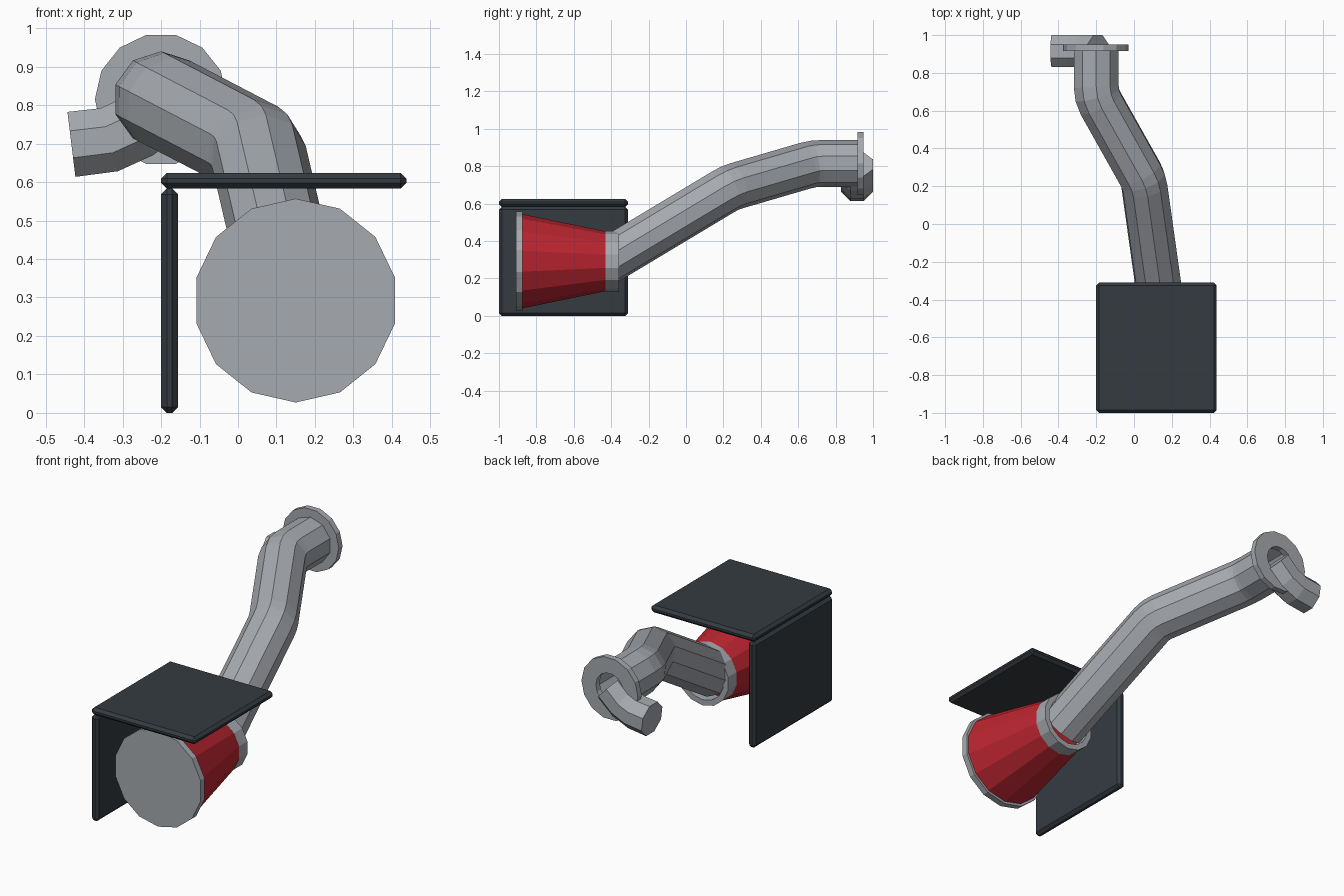
import bpy, bmesh, math
from mathutils import Vector, Quaternion

if "Cube" in bpy.data.objects:
    bpy.data.objects.remove(bpy.data.objects["Cube"])


def material(name, rgb):
    m = bpy.data.materials.new(name)
    m.diffuse_color = (*rgb, 1)
    m.use_nodes = True
    m.node_tree.nodes["Principled BSDF"].inputs["Base Color"].default_value = m.diffuse_color
    return m


GREY = material("metal grey", (0.38, 0.40, 0.43))
RED = material("filter red", (0.50, 0.018, 0.03))
DARK = material("dark panel", (0.035, 0.044, 0.053))


def finish(name, bm, mat):
    bmesh.ops.recalc_face_normals(bm, faces=bm.faces)
    me = bpy.data.meshes.new(name)
    bm.to_mesh(me)
    bm.free()
    me.materials.append(mat)
    ob = bpy.data.objects.new(name, me)
    bpy.context.collection.objects.link(ob)
    return ob


def panel(name, lo, hi, bevel=0.015):
    lo, hi = Vector(lo), Vector(hi)
    bm = bmesh.new()
    bmesh.ops.create_cube(bm, size=1)
    for v in bm.verts:
        v.co = (lo + hi) / 2 + v.co * (hi - lo)
    ob = finish(name, bm, DARK)
    mod = ob.modifiers.new("bevel", "BEVEL")
    mod.width, mod.segments = bevel, 1


def bridge(bm, a, b):
    n = len(a)
    for i in range(n):
        bm.faces.new((a[i], a[(i + 1) % n], b[(i + 1) % n], b[i]))


def lathe(name, x, z, profile, mat, phase, closed=False, n=14):
    """Revolve (y, radius) points around an axis parallel to y."""
    bm = bmesh.new()
    rings = []
    for y, r in profile:
        rings.append([bm.verts.new((x + r * math.cos(phase + math.tau * i / n), y,
                                    z + r * math.sin(phase + math.tau * i / n)))
                      for i in range(n)])
    for a, b in zip(rings, rings[1:]):
        bridge(bm, a, b)
    if closed:
        bridge(bm, rings[-1], rings[0])
    else:
        bm.faces.new(rings[0])
        bm.faces.new(rings[-1])
    finish(name, bm, mat)


def fillet(points, radius, steps=2):
    """Round the inner corners of a path."""
    pts = [Vector(p) for p in points]
    out = [pts[0]]
    for a, p, b in zip(pts, pts[1:], pts[2:]):
        d1, d2 = (p - a).normalized(), (b - p).normalized()
        t = radius * math.tan(d1.angle(d2) / 2)
        s, e = p - d1 * t, p + d2 * t
        for k in range(steps + 1):
            u = k / steps
            out.append(s * (1 - u) ** 2 + p * 2 * u * (1 - u) + e * u * u)
    return out + [pts[-1]]


def sweep(name, path, r, n, up, phase, mat, caps):
    """Sweep an n-sided section along the path without twist."""
    bm = bmesh.new()
    rings = []
    up, old = Vector(up), None
    for i, p in enumerate(path):
        before = (p - path[i - 1]).normalized() if i else Vector()
        after = (path[i + 1] - p).normalized() if i < len(path) - 1 else Vector()
        t = (before + after).normalized()
        if old:
            up = old.rotation_difference(t) @ up
        old = t
        rings.append([bm.verts.new(p + Quaternion(t, phase + math.tau * k / n) @ (up * r))
                      for k in range(n)])
    for a, b in zip(rings, rings[1:]):
        bridge(bm, a, b)
    for cap, ring in zip(caps, (rings[0], rings[-1])):
        if cap:
            bm.faces.new(ring)
    finish(name, bm, mat)


# Heat shield panels
panel("top_panel", (-0.20, -1.0, 0.583), (0.438, -0.31, 0.624))
panel("side_panel", (-0.20, -1.0, 0.0), (-0.156, -0.31, 0.583))

# Cone filter with end disc and clamp collar
CX, CZ, TOP = 0.15, 0.292, math.pi / 2
lathe("filter_cap", CX, CZ, [(-0.91, 0.265), (-0.875, 0.265)], GREY, TOP)
lathe("filter_cone", CX, CZ, [(-0.88, 0.253), (-0.425, 0.159)], RED, TOP)
lathe("filter_collar", CX, CZ, [(-0.43, 0.161), (-0.357, 0.161),
                                (-0.357, 0.13), (-0.43, 0.13)], GREY, TOP, True)

# Intake pipe, swept from the flange back to the filter
pipe = fillet([(-0.2, 0.93, 0.815), (-0.2, 0.68, 0.815),
               (0.05, 0.235, 0.685), (0.142, -0.42, 0.292)], 0.17)
sweep("intake_pipe", pipe, 0.125, 10, (0, 0, 1), 0, GREY, (False, True))

# Flange ring at the pipe end
lathe("pipe_flange", -0.2, 0.815, [(0.917, 0.172), (0.95, 0.172),
                                   (0.95, 0.085), (0.917, 0.085)], GREY, 0, True)

# Short side hose bending out of the flange
hose = [Vector((x, 0.915, z)) for x, z in
        ((-0.433, 0.698), (-0.335, 0.71), (-0.265, 0.742), (-0.19, 0.81))]
sweep("side_hose", hose, 0.092, 8, (0, 1, 0), math.pi / 8, GREY, (True, True))
